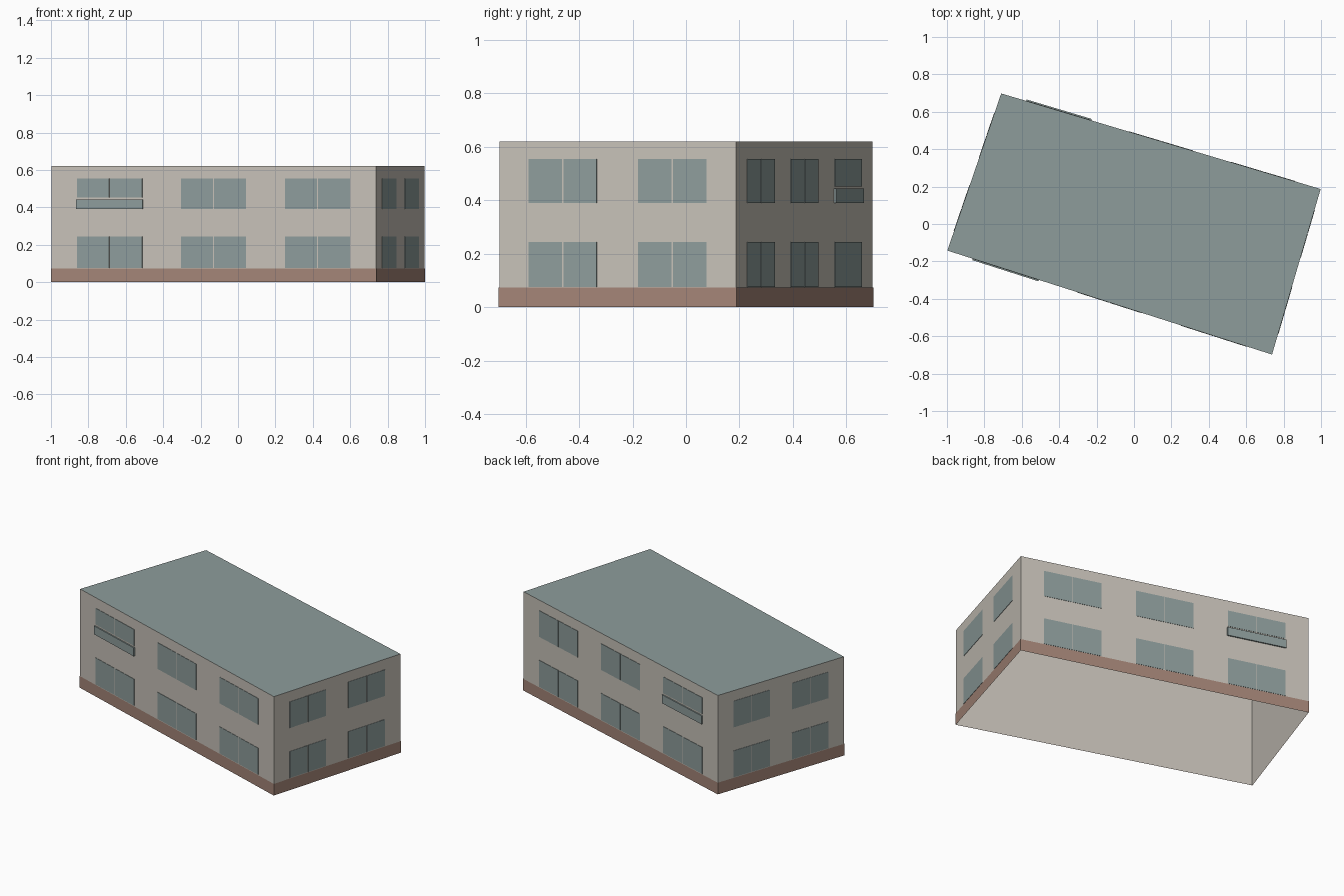
import bpy
from mathutils import Vector

if "Cube" in bpy.data.objects:
    bpy.data.objects.remove(bpy.data.objects["Cube"])

HEIGHT, PLINTH = 0.62, 0.073
UP = Vector((0, 0, 1))
# Plan corners, counter-clockwise from the front left end
CORNERS = [Vector(p) for p in ((-0.998, -0.142, 0), (0.738, -0.698, 0),
                               (0.998, 0.187, 0), (-0.71, 0.698, 0))]


def material(name, rgb):
    mat = bpy.data.materials.new(name)
    mat.use_nodes = True
    mat.diffuse_color = (*rgb, 1)
    mat.node_tree.nodes["Principled BSDF"].inputs["Base Color"].default_value = (*rgb, 1)
    return mat


plaster = material("warm_plaster", (0.57, 0.535, 0.48))
brick = material("brown_plinth", (0.37, 0.235, 0.185))
glass = material("grey_green", (0.27, 0.335, 0.33))


def add_mesh(name, verts, faces, mat):
    mesh = bpy.data.meshes.new(name)
    mesh.from_pydata(verts, [], faces)
    mesh.materials.append(mat)
    obj = bpy.data.objects.new(name, mesh)
    bpy.context.collection.objects.link(obj)
    return obj


def outward(i):
    """Unit normal of wall i."""
    return (CORNERS[(i + 1) % 4] - CORNERS[i]).cross(UP).normalized()


def wall_ring(name, height, offset, mat):
    """Open band of four walls, pushed out by offset."""
    base = [c + (outward(i) + outward(i - 1)) * offset for i, c in enumerate(CORNERS)]
    sides = [(i, (i + 1) % 4, (i + 1) % 4 + 4, i + 4) for i in range(4)]
    return add_mesh(name, base + [p + UP * height for p in base], sides, mat)


def plate(name, wall, t0, t1, z0, z1, depth):
    """Thin slab on a wall between fractions t0 and t1 of its length."""
    a, b = CORNERS[wall], CORNERS[(wall + 1) % 4]
    flat = [a.lerp(b, t) + UP * z for t, z in ((t0, z0), (t1, z0), (t1, z1), (t0, z1))]
    verts = flat + [p + outward(wall) * depth for p in flat]
    faces = [(4, 5, 6, 7)] + [(i, (i + 1) % 4, (i + 1) % 4 + 4, i + 4) for i in range(4)]
    add_mesh(name, verts, faces, glass)


def window(name, wall, t0, t1, z0, z1):
    """Two panes with a narrow gap between them."""
    length = (CORNERS[(wall + 1) % 4] - CORNERS[wall]).length
    mid, gap = (t0 + t1) / 2, 0.0025 / length
    plate(name + "_left_pane", wall, t0, mid - gap, z0, z1, 0.002)
    plate(name + "_right_pane", wall, mid + gap, t1, z0, z1, 0.002)


# Shell, open underneath, with flat roof and plinth band
wall_ring("walls", HEIGHT, 0, plaster)
add_mesh("roof", [c + UP * HEIGHT for c in CORNERS], [(0, 1, 2, 3)], glass)
wall_ring("plinth", PLINTH, 0.002, brick)

# Windows: three bays on long walls, two on the ends
LONG = [(0.08, 0.28), (0.4, 0.6), (0.72, 0.92)]
SHORT = [(0.124, 0.412), (0.587, 0.875)]
BALCONY = {0: 0, 2: 2}
for wall, side in enumerate(("front", "left", "back", "right")):
    for bay, (t0, t1) in enumerate(SHORT if wall % 2 else LONG):
        tag = f"{side}_{bay + 1}"
        window("lower_window_" + tag, wall, t0, t1, PLINTH + 0.003, 0.243)
        if BALCONY.get(wall) == bay:
            # Shorter window above a projecting balcony panel
            window("balcony_window_" + tag, wall, t0, t1, 0.452, 0.555)
            plate("balcony_panel_" + tag, wall, t0 - 0.002, t1 + 0.002, 0.39, 0.443, 0.008)
        else:
            window("upper_window_" + tag, wall, t0, t1, 0.39, 0.555)
